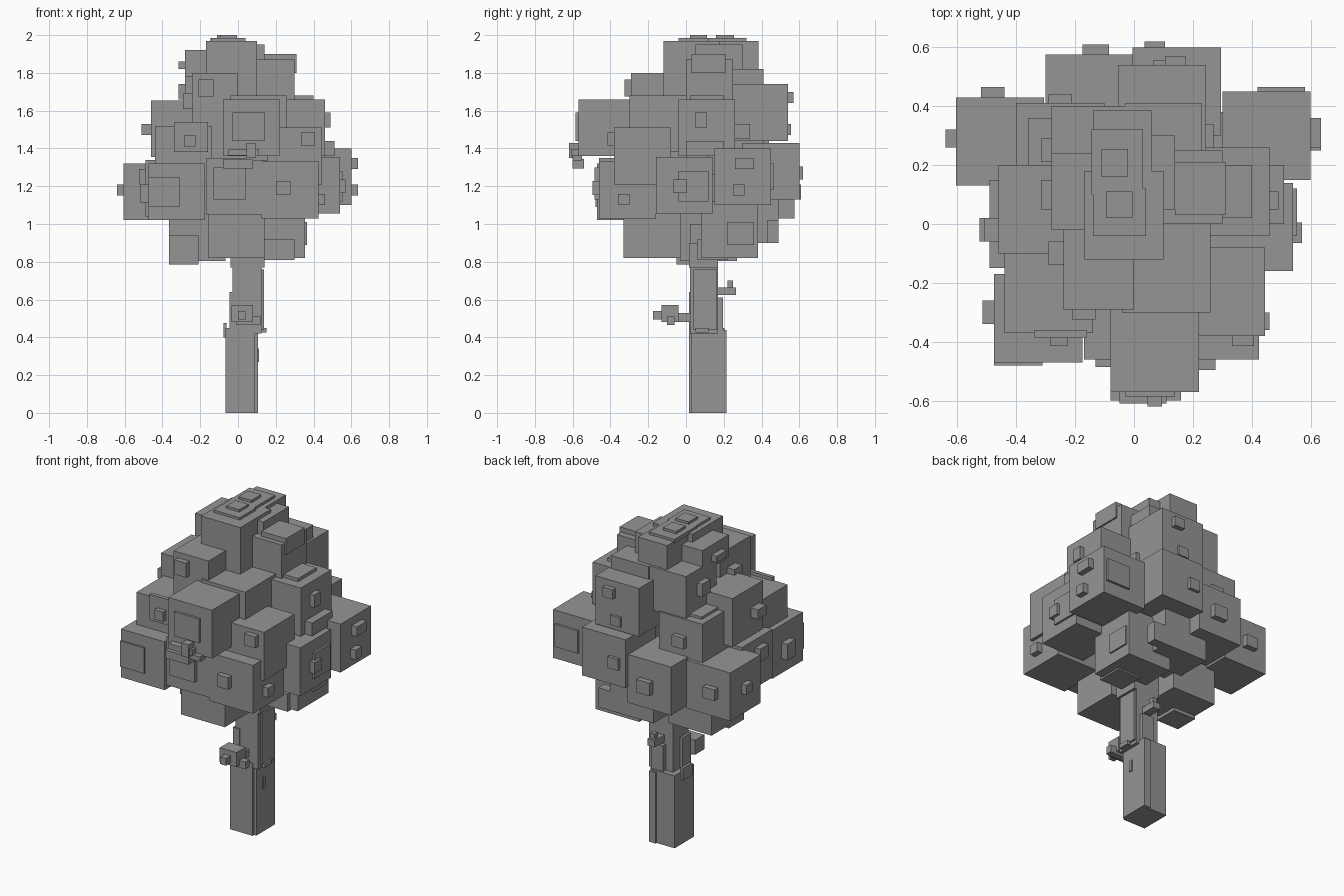
import bpy, bmesh

# one dark grey for the whole tree
grey = bpy.data.materials.new("dark_grey")
grey.diffuse_color = (0.3, 0.3, 0.3, 1)


def add_box(bm, x0, x1, y0, y1, z0, z1):
    vs = bmesh.ops.create_cube(bm, size=1)["verts"]
    for v in vs:
        v.co = ((x0 + x1) / 2 + v.co.x * (x1 - x0),
                (y0 + y1) / 2 + v.co.y * (y1 - y0),
                (z0 + z1) / 2 + v.co.z * (z1 - z0))


def make(name, boxes):
    bm = bmesh.new()
    for b in boxes:
        add_box(bm, *b)
    me = bpy.data.meshes.new(name)
    bm.to_mesh(me)
    bm.free()
    me.materials.append(grey)
    ob = bpy.data.objects.new(name, me)
    bpy.context.collection.objects.link(ob)
    return ob


def cubes(name, corners, s=0.3):
    make(name, [(x, x + s, y, y + s, z, z + s) for x, y, z in corners])


def knobs(name, items):
    # small leaf blocks: centre and sizes
    make(name, [(x - a / 2, x + a / 2, y - b / 2, y + b / 2, z - c / 2, z + c / 2)
                for x, y, z, a, b, c in items])


# trunk: thick foot, slimmer upper stem, bark strips
make("lower_trunk", [(-0.065, 0.09, 0.015, 0.205, 0, 0.45),
                     (0.06, 0.105, 0.03, 0.215, 0.0, 0.44)])
make("upper_trunk", [(-0.03, 0.125, 0.02, 0.17, 0.42, 1.0),
                     (-0.045, 0.0, 0.015, 0.1, 0.45, 0.64),
                     (0.08, 0.138, 0.04, 0.165, 0.44, 0.76),
                     (-0.04, 0.14, 0.015, 0.17, 0.77, 0.9)])
make("bark_strips", [(-0.078, -0.06, 0.05, 0.14, 0.40, 0.475),
                     (0.10, 0.15, 0.05, 0.12, 0.425, 0.45),
                     (0.02, 0.10, 0.14, 0.195, 0.42, 0.61),
                     (0.1, 0.112, 0.09, 0.11, 0.27, 0.34)])

# twigs on the trunk, front and back
make("front_twig", [(0.0, 0.06, -0.05, 0.03, 0.48, 0.53),
                    (-0.035, 0.08, -0.13, -0.04, 0.48, 0.57),
                    (0.0, 0.04, -0.175, -0.12, 0.495, 0.54),
                    (-0.01, 0.12, -0.1, -0.06, 0.465, 0.51)])
make("back_twig", [(0.03, 0.08, 0.16, 0.265, 0.625, 0.665),
                   (0.04, 0.07, 0.22, 0.25, 0.65, 0.70)])

# foliage: lowest ring
cubes("lower_leaves", [(-0.365, -0.03, 0.805), (-0.16, -0.33, 0.82),
                       (0.055, 0.08, 0.82), (-0.12, 0.19, 0.90)])

# foliage: wide middle ring
cubes("middle_leaves", [
    (-0.475, -0.47, 1.02), (-0.17, -0.46, 1.05), (0.125, -0.46, 1.03),
    (0.24, -0.16, 1.055), (0.3, 0.15, 1.10), (-0.005, 0.3, 1.13),
    (-0.3, 0.275, 1.03), (-0.605, 0.13, 1.02), (-0.49, -0.15, 1.04)])

# foliage: upper ring
cubes("upper_leaves", [
    (-0.08, -0.57, 1.36), (-0.44, -0.37, 1.22), (0.145, -0.38, 1.21),
    (0.16, -0.04, 1.36), (-0.055, 0.24, 1.44), (-0.4, 0.11, 1.26),
    (-0.46, -0.1, 1.355), (-0.04, -0.3, 1.38), (-0.2, -0.29, 1.25)])

# foliage: crown
make("crown_leaves", [
    (-0.24, 0.0, -0.29, 0.01, 1.5, 1.8), (0.01, 0.3, 0.0, 0.25, 1.6, 1.87),
    (-0.28, 0.02, 0.1, 0.4, 1.55, 1.82), (-0.03, 0.23, 0.18, 0.41, 1.6, 1.82),
    (-0.17, 0.1, -0.12, 0.18, 1.68, 1.97), (-0.14, 0.06, 0.1, 0.385, 1.7, 1.97),
    (-0.28, -0.05, -0.02, 0.24, 1.78, 1.92), (0.0, 0.14, 0.05, 0.3, 1.8, 1.95),
    (0.14, 0.31, 0.03, 0.21, 1.8, 1.9), (-0.145, 0.03, 0.1, 0.32, 1.96, 1.985),
    (-0.14, 0.04, -0.04, 0.12, 1.96, 1.985), (-0.315, -0.24, 0.05, 0.15, 1.82, 1.86),
    (-0.11, -0.02, 0.16, 0.255, 1.98, 2.0), (-0.095, -0.005, 0.02, 0.11, 1.98, 2.0)])

# flat leaf plates on the big blocks
make("leaf_plates", [
    (-0.03, 0.14, -0.585, -0.56, 1.44, 1.59), (-0.13, 0.04, -0.485, -0.45, 1.13, 1.30),
    (-0.475, -0.31, -0.48, -0.46, 1.09, 1.25), (-0.34, -0.16, -0.385, -0.36, 1.38, 1.54),
    (-0.365, -0.21, -0.05, 0.1, 0.785, 0.94), (0.14, 0.3, 0.06, 0.22, 0.81, 0.92),
    (0.53, 0.553, -0.04, 0.12, 1.12, 1.28), (0.2, 0.4, 0.02, 0.2, 1.64, 1.68),
    (-0.36, -0.18, 0.18, 0.36, 1.55, 1.575)])

# small leaf knobs: front cluster, then one per outer face
knobs("front_leaf_cluster", [
    (0.03, -0.58, 1.38, 0.16, 0.06, 0.035), (0.07, -0.585, 1.39, 0.05, 0.07, 0.08),
    (0.12, -0.575, 1.35, 0.08, 0.05, 0.03), (0.0, -0.57, 1.32, 0.16, 0.06, 0.05)])
knobs("front_leaf_knobs", [
    (0.24, -0.465, 1.19, 0.075, 0.06, 0.075), (-0.255, -0.385, 1.44, 0.06, 0.06, 0.06),
    (0.37, -0.385, 1.45, 0.075, 0.06, 0.07), (-0.17, -0.295, 1.72, 0.08, 0.06, 0.09)])
knobs("right_leaf_knobs", [
    (0.605, 0.31, 1.32, 0.06, 0.1, 0.06), (0.605, 0.28, 1.18, 0.06, 0.06, 0.06),
    (0.54, -0.03, 1.2, 0.06, 0.07, 0.07), (0.43, -0.33, 1.13, 0.06, 0.06, 0.06),
    (0.46, 0.08, 1.55, 0.06, 0.06, 0.08), (0.24, 0.3, 1.49, 0.06, 0.08, 0.08),
    (0.35, 0.29, 0.95, 0.03, 0.14, 0.12), (0.46, 0.1, 1.4, 0.1, 0.2, 0.08)])
knobs("back_leaf_knobs", [
    (0.07, 0.59, 1.27, 0.07, 0.06, 0.07), (-0.13, 0.58, 1.17, 0.09, 0.06, 0.08),
    (-0.48, 0.44, 1.17, 0.08, 0.05, 0.07), (0.14, 0.54, 1.67, 0.07, 0.06, 0.06),
    (0.1, 0.54, 1.5, 0.07, 0.03, 0.06), (-0.25, 0.41, 1.42, 0.08, 0.06, 0.07),
    (0.2, 0.46, 0.96, 0.12, 0.06, 0.12), (0.5, 0.455, 1.25, 0.16, 0.02, 0.14)])
knobs("left_leaf_knobs", [
    (-0.61, 0.29, 1.18, 0.06, 0.06, 0.06), (-0.49, -0.3, 1.16, 0.05, 0.08, 0.1),
    (-0.48, -0.02, 1.5, 0.06, 0.08, 0.06), (-0.5, -0.02, 1.25, 0.05, 0.08, 0.08),
    (-0.26, -0.1, 1.65, 0.06, 0.08, 0.08), (-0.29, 0.25, 1.7, 0.05, 0.08, 0.08)])
